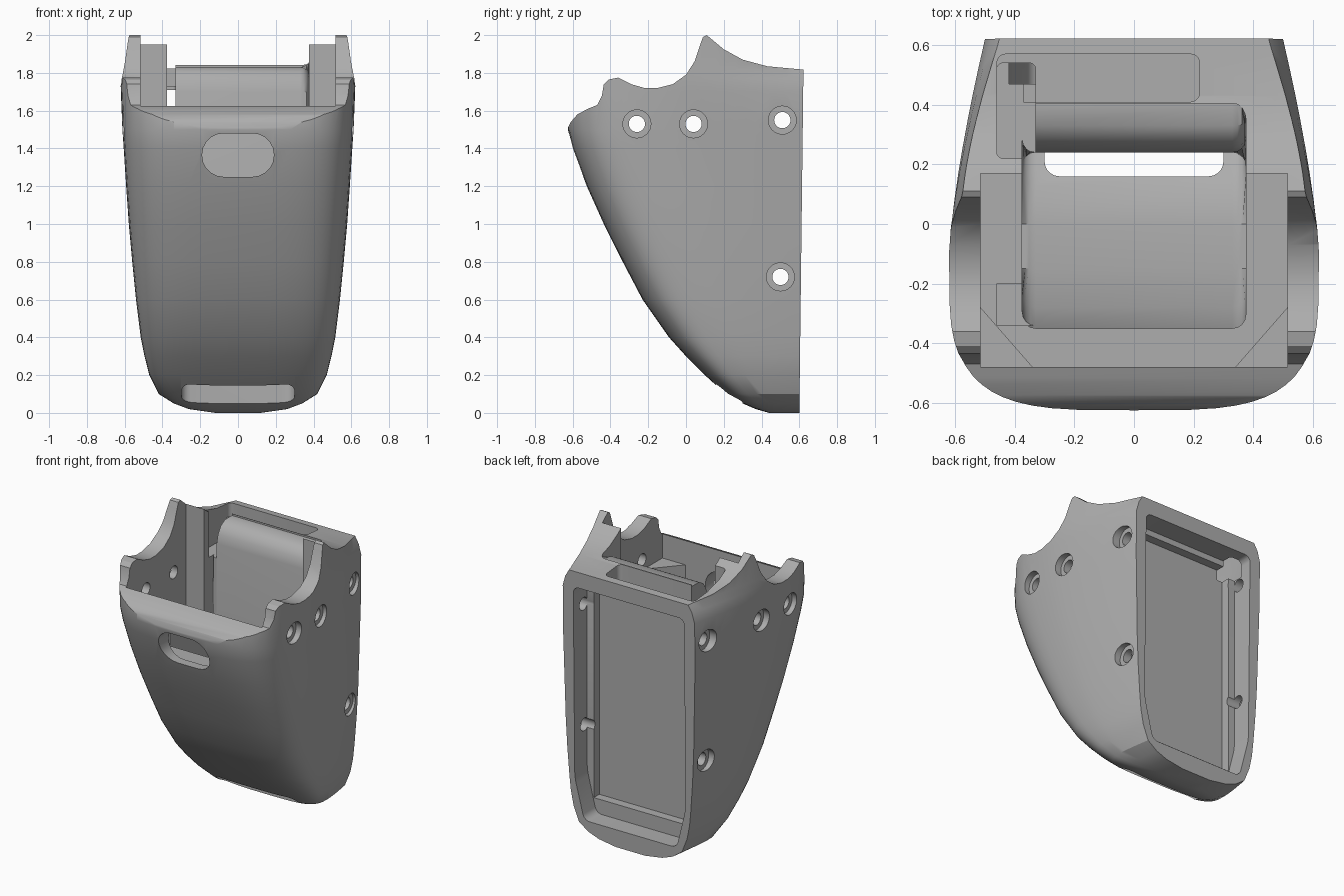
import bpy, bmesh, math
from mathutils import Vector

if "Cube" in bpy.data.objects:
    bpy.data.objects.remove(bpy.data.objects["Cube"])

grey = bpy.data.materials.new("plain_grey")
grey.use_nodes = True
COLOUR = (0.42, 0.42, 0.42, 1)
grey.diffuse_color = COLOUR
grey.node_tree.nodes["Principled BSDF"].inputs["Base Color"].default_value = COLOUR


def finish(bm, name):
    bmesh.ops.recalc_face_normals(bm, faces=bm.faces)
    mesh = bpy.data.meshes.new(name)
    bm.to_mesh(mesh)
    bm.free()
    mesh.materials.append(grey)
    obj = bpy.data.objects.new(name, mesh)
    bpy.context.collection.objects.link(obj)
    return obj


def prism(name, points, axis, low, high, round_caps=0, round_sides=0):
    """Extrude a 2D outline along an axis; the other two axes keep their order."""
    bm = bmesh.new()

    def place(p, depth):
        c = list(p)
        c.insert("xyz".index(axis), depth)
        return bm.verts.new(c)

    a = [place(p, low) for p in points]
    b = [place(p, high) for p in points]
    bm.faces.new(a)
    bm.faces.new(b)
    sides = []
    for i in range(len(a)):
        j = (i + 1) % len(a)
        bm.faces.new((a[i], a[j], b[j], b[i]))
        sides.append(bm.edges.get((a[i], b[i])))
    if round_sides:
        bmesh.ops.bevel(bm, geom=sides, offset=round_sides, segments=5,
                        profile=0.5, affect='EDGES', clamp_overlap=True)
    if round_caps:
        caps = [e for e in bm.edges if abs(e.verts[0].co.x - e.verts[1].co.x) < 1e-5]
        bmesh.ops.bevel(bm, geom=caps, offset=round_caps, segments=4,
                        profile=0.5, affect='EDGES', clamp_overlap=True)
    return finish(bm, name)


def rect(u0, u1, v0, v1):
    return [(u0, v0), (u1, v0), (u1, v1), (u0, v1)]


def circle(u, v, r, n=32):
    return [(u + r * math.cos(math.tau * i / n), v + r * math.sin(math.tau * i / n))
            for i in range(n)]


def mirrored(half):
    return half + [(-x, v) for x, v in reversed(half)]


def apply_boolean(target, tool, operation='DIFFERENCE'):
    mod = target.modifiers.new(tool.name, 'BOOLEAN')
    mod.operation = operation
    mod.solver = 'EXACT'
    mod.object = tool
    bpy.context.view_layer.objects.active = target
    bpy.ops.object.modifier_apply(modifier=mod.name)
    bpy.data.objects.remove(tool)


# Outer shell: height, widest half width, back half width, front position
RINGS = [(0, .12, .11, .44), (.02, .26, .24, .37), (.05, .34, .32, .3),
         (.1, .42, .39, .21), (.2, .47, .43, .1), (.3, .495, .45, 0),
         (.4, .515, .46, -.09), (.6, .54, .475, -.23), (.8, .56, .485, -.335),
         (1, .578, .49, -.435), (1.2, .592, .495, -.525), (1.4, .605, .5, -.6),
         (1.5, .612, .5, -.625), (1.7, .62, .5, -.625), (1.77, .622, .48, -.625),
         (1.82, .62, .45, -.625), (2.1, .595, .43, -.625)]


def ring_half(z, w, wb, front):
    back = .6 + .012 * z
    mid = front + (back - front) * .42
    pts = []
    for i in range(8):
        s = 1 - i / 8
        pts.append((w - (w - wb) * s ** 1.4, mid + (back - mid) * s))
    for i in range(15):
        t = math.pi / 2 * i / 14
        pts.append((w * max(math.cos(t), 0) ** .53,
                    mid - (mid - front) * math.sin(t) ** .53))
    pts[-1] = (0, front)
    return pts


bm = bmesh.new()
loops = []
for ring in RINGS:
    half = ring_half(*ring)
    outline = half + [(-x, y) for x, y in reversed(half[:-1])]
    loops.append([bm.verts.new((x, y, ring[0])) for x, y in outline])
for lower, upper in zip(loops, loops[1:]):
    for i in range(len(lower)):
        j = (i + 1) % len(lower)
        bm.faces.new((lower[i], lower[j], upper[j], upper[i]))
bm.faces.new(loops[0])
bm.faces.new(loops[-1])
body = finish(bm, "housing")

# Side silhouette: front lip, scooped sides, horns and sloping deck
silhouette = [(-.7, -.1), (-.7, 1.45), (-.63, 1.5), (-.61, 1.54), (-.575, 1.58),
              (-.52, 1.61), (-.47, 1.63), (-.445, 1.68), (-.435, 1.74), (-.41, 1.765),
              (-.36, 1.775), (-.29, 1.74), (-.22, 1.72), (-.15, 1.72), (-.07, 1.74),
              (0, 1.79), (.045, 1.86), (.075, 1.95), (.09, 1.99), (.11, 2),
              (.14, 1.975), (.2, 1.925), (.3, 1.87), (.43, 1.835), (.7, 1.81), (.7, -.1)]
apply_boolean(body, prism("silhouette", silhouette, "x", -1, 1), 'INTERSECT')

# Main bay: square at the top, cut corners lower down
apply_boolean(body, prism("upper_bay", rect(-.515, .515, -.48, .17), "z", 1.46, 2.3))
lower_bay = mirrored([(.515, .17), (.515, -.28), (.34, -.48)])
apply_boolean(body, prism("lower_bay", lower_bay, "z", 1.24, 1.5))

# Duct down to the bottom slot, leaving a partition with a rolled top
duct = [(-.35, 2.3), (-.35, 1.15), (-.28, .9), (-.15, .65), (0, .42), (.13, .25),
        (.24, .2), (.24, 1.7), (.255, 1.76), (.285, 1.805), (.33, 1.83), (.405, 1.83),
        (.405, 2.3)]
apply_boolean(body, prism("duct", duct, "x", -.375, .375, round_caps=.045))
apply_boolean(body, prism("bottom_slot", rect(-.3, .3, .16, .3), "z", -.2, .3,
                          round_sides=.05))

# Recesses in the rear deck and in the bay floor
apply_boolean(body, prism("deck_recess", rect(-.46, .22, .41, .57), "z", 1.73, 2.3,
                          round_sides=.03))
apply_boolean(body, prism("side_pocket", rect(-.46, -.33, .22, .54), "z", 1.6, 2.3,
                          round_sides=.02))
apply_boolean(body, prism("floor_pocket", rect(-.46, -.33, -.34, -.2), "z", 1.12, 1.4))

# Stepped recess in the back
opening = mirrored([(.42, 1.71), (.42, .4), (.35, .12)])
apply_boolean(body, prism("back_opening", opening, "y", .47, .9, round_sides=.04))
apply_boolean(body, prism("back_panel", rect(-.37, .37, .22, 1.67), "y", .41, .5))

# Rounded window in the front wall
window = rect(-.19, .19, 1.25, 1.48)
apply_boolean(body, prism("front_window", window, "y", -.9, -.4, round_sides=.112))

# Screw holes with counterbores on both sides: y, z, counterbore floor
for y, z, floor in [(-.26, 1.53, .57), (.04, 1.53, .565), (.51, 1.55, .485), (.5, .72, .47)]:
    apply_boolean(body, prism("screw_hole", circle(y, z, .043), "x", -.9, .9))
    for low, high in ((floor, .9), (-.9, -floor)):
        apply_boolean(body, prism("counterbore", circle(y, z, .074), "x", low, high))

bpy.ops.object.select_all(action='DESELECT')
body.select_set(True)
bpy.context.view_layer.objects.active = body
bpy.ops.object.shade_smooth_by_angle(angle=math.radians(32))
